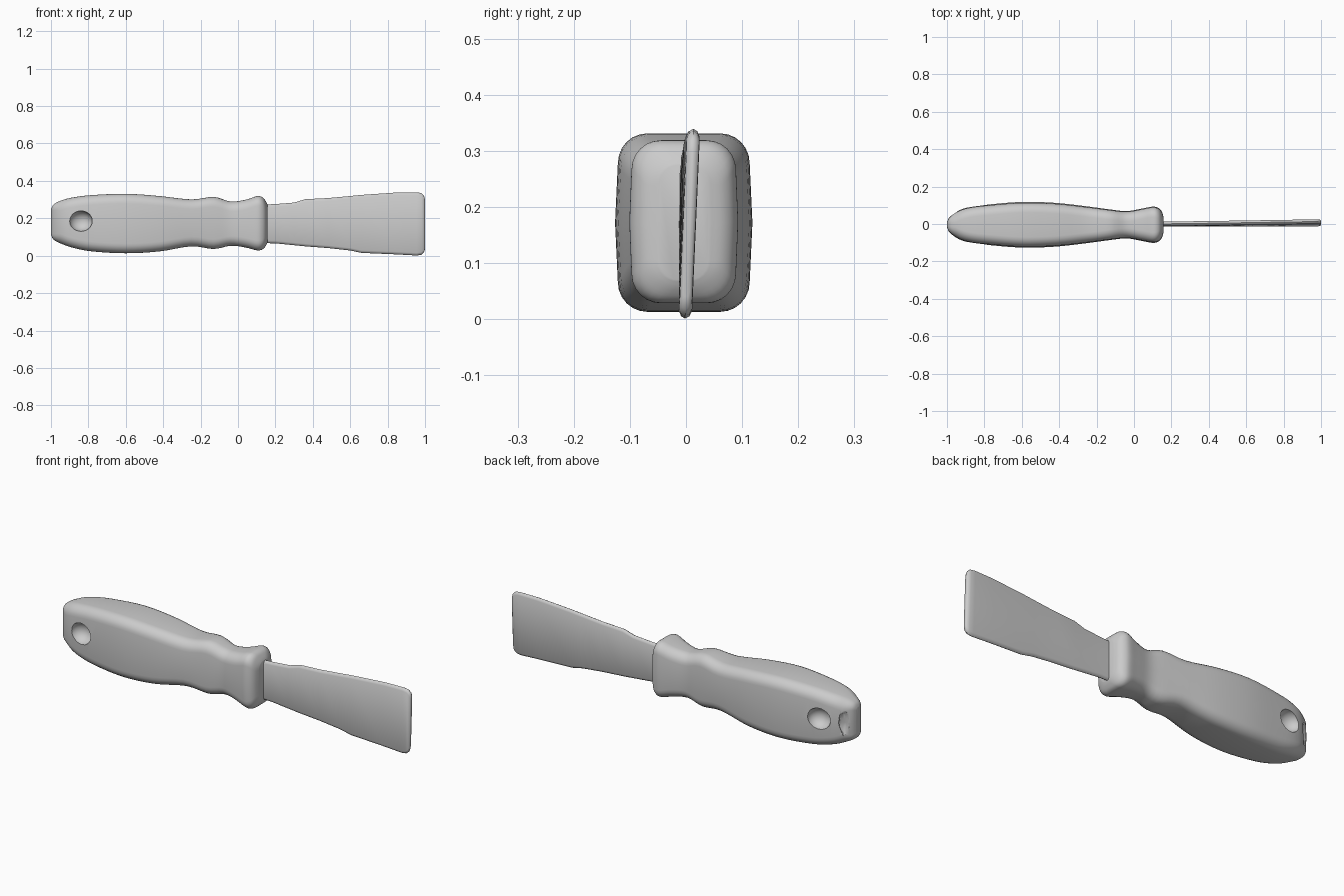
import bpy, bmesh, math, random
from mathutils import Vector

if "Cube" in bpy.data.objects:
    bpy.data.objects.remove(bpy.data.objects["Cube"])

random.seed(4)


def loft(name, rings):
    """Skin a list of closed rings and cap both ends."""
    bm = bmesh.new()
    vs = [[bm.verts.new(p) for p in r] for r in rings]
    n = len(vs[0])
    for a, b in zip(vs, vs[1:]):
        for i in range(n):
            j = (i + 1) % n
            bm.faces.new((a[i], a[j], b[j], b[i]))
    bm.faces.new(vs[0])
    bm.faces.new(vs[-1])
    bmesh.ops.recalc_face_normals(bm, faces=bm.faces)
    me = bpy.data.meshes.new(name)
    bm.to_mesh(me)
    bm.free()
    ob = bpy.data.objects.new(name, me)
    bpy.context.collection.objects.link(ob)
    return ob


def smooth_path(pts, steps):
    """Catmull-Rom resampling of stations."""
    pts = [Vector(p) for p in pts]
    out = []
    for i in range(len(pts) - 1):
        p0, p1, p2 = pts[max(i - 1, 0)], pts[i], pts[i + 1]
        p3 = pts[min(i + 2, len(pts) - 1)]
        for k in range(steps):
            t = k / steps
            out.append(0.5 * (2 * p1 + (p2 - p0) * t
                              + (2 * p0 - 5 * p1 + 4 * p2 - p3) * t * t
                              + (3 * p1 - p0 - 3 * p2 + p3) * t ** 3))
    return out + [pts[-1]]


def section(x, half, bottom, top, cy):
    """Rounded rectangle in the YZ plane with softly bulged sides."""
    r = min(0.052, half * 0.75)
    ring = []
    for q, (sy, sz) in enumerate(((1, 1), (-1, 1), (-1, -1), (1, -1))):
        oy = sy * (half * 0.96 - r)
        oz = (top - r) if sz > 0 else (bottom + r)
        for k in range(7):
            a = math.pi / 2 * (q + k / 6)
            ring.append((x, cy + oy + r * math.cos(a), oz + r * math.sin(a)))
        # mid-side point
        mid = ((0, top), (-half, None), (0, bottom), (half, None))[q]
        z = (top + bottom) / 2 if mid[1] is None else mid[1]
        ring.append((x, cy + mid[0], z))
    return ring


def shade(ob, angle):
    bpy.ops.object.select_all(action='DESELECT')
    ob.select_set(True)
    bpy.context.view_layer.objects.active = ob
    bpy.ops.object.shade_smooth_by_angle(angle=math.radians(angle))


# Handle stations: x, half thickness, bottom z, top z
stations = [
    (-0.999, 0.015, 0.11, 0.25), (-0.985, 0.042, 0.085, 0.275),
    (-0.94, 0.075, 0.062, 0.297), (-0.88, 0.095, 0.042, 0.312),
    (-0.78, 0.108, 0.023, 0.324), (-0.60, 0.122, 0.013, 0.331),
    (-0.42, 0.117, 0.023, 0.319), (-0.25, 0.098, 0.05, 0.301),
    (-0.13, 0.082, 0.036, 0.314), (-0.04, 0.073, 0.053, 0.29),
    (0.04, 0.086, 0.044, 0.299), (0.10, 0.097, 0.029, 0.318),
    (0.13, 0.090, 0.033, 0.313), (0.148, 0.072, 0.052, 0.292),
    (0.157, 0.045, 0.07, 0.275)]
handle = loft("handle", [section(s[0], s[1], s[2], s[3], -0.004)
                         for s in map(tuple, smooth_path([s for s in stations], 4))])


def cutter(name, loc, size, jitter=0.0):
    bm = bmesh.new()
    bmesh.ops.create_icosphere(bm, subdivisions=3, radius=1)
    for v in bm.verts:
        v.co *= 1 + random.uniform(-jitter, jitter)
        v.co = Vector(loc) + Vector(a * b for a, b in zip(v.co, size))
    me = bpy.data.meshes.new(name)
    bm.to_mesh(me)
    bm.free()
    ob = bpy.data.objects.new(name, me)
    bpy.context.collection.objects.link(ob)
    ob.hide_render = True
    return ob


# Hanging-hole dimples on both faces and the chipped butt end
cutters = [cutter("dimple_front", (-0.84, -0.105, 0.185), (0.062, 0.055, 0.055)),
           cutter("dimple_back", (-0.84, 0.1, 0.185), (0.062, 0.055, 0.055)),
           cutter("butt_chip", (-0.972, 0.066, 0.18), (0.035, 0.022, 0.075), 0.12)]
bpy.context.view_layer.objects.active = handle
for c in cutters:
    m = handle.modifiers.new(c.name, 'BOOLEAN')
    m.operation = 'DIFFERENCE'
    m.solver = 'EXACT'
    m.object = c
    bpy.ops.object.modifier_apply(modifier=m.name)
for c in cutters:
    bpy.data.objects.remove(c)
shade(handle, 40)

# Blade stations: x, bottom z, top z
blade_profile = [
    (0.10, 0.068, 0.272), (0.20, 0.066, 0.276), (0.30, 0.056, 0.284),
    (0.36, 0.050, 0.302), (0.48, 0.041, 0.308), (0.60, 0.028, 0.319),
    (0.66, 0.015, 0.325), (0.85, 0.007, 0.338), (0.955, 0.001, 0.339),
    (0.98, 0.005, 0.335), (0.994, 0.017, 0.322), (1.0, 0.036, 0.302)]
rings = []
for x, b, t in blade_profile:
    mid, hz = (t + b) / 2, (t - b) / 2
    h = 0.012 if x < 0.99 else (0.011 if x < 1 else 0.006)
    cy = 0.007 * x - 0.001
    twist = 0.045 * x            # slight lean of the tip
    ring = []
    for y, z in ((-h, -hz + 0.014), (-h * 0.6, -hz + 0.004), (0, -hz),
                 (h * 0.6, -hz + 0.004), (h, -hz + 0.014),
                 (h, hz - 0.014), (h * 0.6, hz - 0.004), (0, hz),
                 (-h * 0.6, hz - 0.004), (-h, hz - 0.014)):
        ring.append((x, cy + y + z * twist, mid + z))
    rings.append(ring)
blade = loft("blade", rings)
shade(blade, 40)
